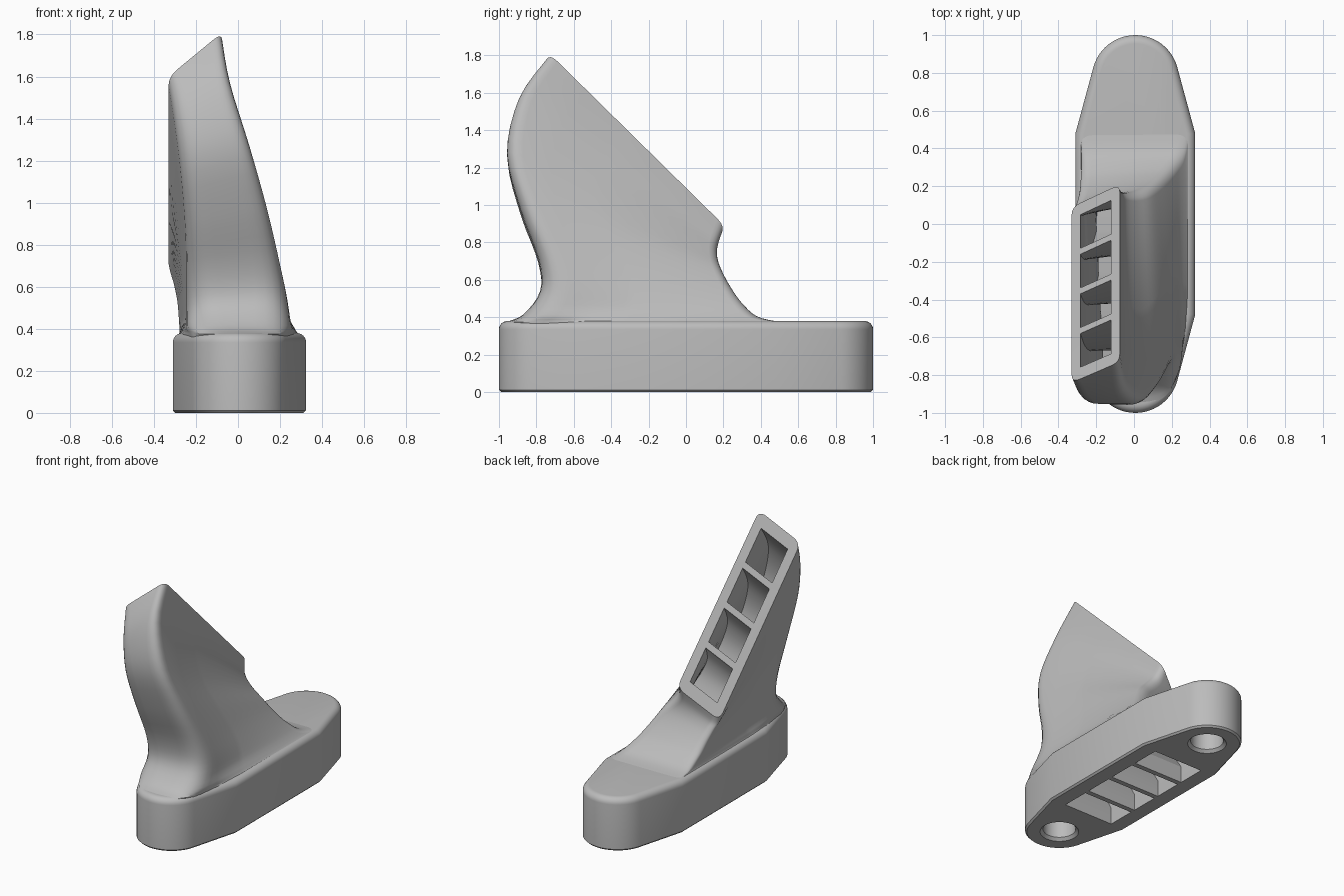
import bpy, bmesh, math
from mathutils import Vector

cube = bpy.data.objects.get("Cube")
if cube:
    bpy.data.objects.remove(cube, do_unlink=True)

grey = bpy.data.materials.new("plain grey")
grey.use_nodes = True
grey.diffuse_color = (0.5, 0.5, 0.5, 1)
grey.node_tree.nodes["Principled BSDF"].inputs["Base Color"].default_value = grey.diffuse_color

CENTRE_X = 0.007


def loft(bm, rings):
    """Skin a stack of equal rings and close both ends."""
    loops = [[bm.verts.new(p) for p in ring] for ring in rings]
    n = len(loops[0])
    for low, high in zip(loops, loops[1:]):
        for i in range(n):
            j = (i + 1) % n
            bm.faces.new((low[i], low[j], high[j], high[i]))
    bm.faces.new(loops[0][::-1])
    bm.faces.new(loops[-1])


def make_object(name, *stacks):
    bm = bmesh.new()
    for rings in stacks:
        loft(bm, rings)
    bmesh.ops.recalc_face_normals(bm, faces=bm.faces)
    mesh = bpy.data.meshes.new(name)
    bm.to_mesh(mesh)
    bm.free()
    mesh.materials.append(grey)
    obj = bpy.data.objects.new(name, mesh)
    bpy.context.collection.objects.link(obj)
    return obj


# Base foot: straight middle, tapered ends with round noses
def foot_ring(z, inset):
    points = []
    for side in (1, -1):
        x, y = 0.317 - inset, 0.48 - 0.13 * inset
        points += [(side * x, -side * y), (side * x, side * y)]
        for k in range(25):
            a = math.radians(15 + 150 * k / 24)
            r = 0.23 - inset
            points.append((side * r * math.cos(a), side * (0.77 + r * math.sin(a))))
    return [Vector((x + CENTRE_X, y, z)) for x, y in points]


foot_rings = [foot_ring(0, 0.012), foot_ring(0.012, 0)]
for k in range(7):
    a = math.pi / 2 * k / 6
    foot_rings.append(foot_ring(0.335 + 0.045 * math.sin(a), 0.045 * (1 - math.cos(a))))
base_foot = make_object("base_foot", foot_rings)

# Paths of the four duct corners, from the foot up to the slanted mouth
FRONT_LEFT = [(.2, -.96, .375), (.245, -.87, .415), (.24, -.78, .55), (.21, -.79, .72),
              (.145, -.89, 1.0), (.06, -.96, 1.3), (-.035, -.89, 1.6), (-.075, -.73, 1.81)]
FRONT_RIGHT = [(-.19, -.96, .375), (-.235, -.87, .415), (-.24, -.78, .52), (-.24, -.79, .68),
               (-.245, -.88, .92), (-.27, -.95, 1.2), (-.30, -.92, 1.42), (-.33, -.84, 1.6)]
BACK_RIGHT = [(-.28, .5, .375), (-.28, .38, .40), (-.285, .28, .46), (-.29, .22, .51),
              (-.30, .17, .56), (-.31, .13, .6), (-.32, .1, .63), (-.33, .09, .67)]
BACK_LEFT = [(.29, .5, .375), (.26, .38, .405), (.2, .3, .48), (.14, .24, .57),
             (.08, .195, .66), (.01, .175, .73), (-.05, .18, .80), (-.075, .21, .885)]
TOP = 7


def along(path, t):
    """Catmull-Rom point on a path."""
    i = min(int(t), TOP - 1)
    f = t - i
    p0, p1, p2, p3 = (Vector(path[max(0, min(TOP, i + k))]) for k in (-1, 0, 1, 2))
    return 0.5 * (2 * p1 + (p2 - p0) * f + (2 * p0 - 5 * p1 + 4 * p2 - p3) * f ** 2
                  + (3 * p1 - p0 - 3 * p2 + p3) * f ** 3)


def corners(t):
    return [along(p, t) for p in (FRONT_LEFT, FRONT_RIGHT, BACK_RIGHT, BACK_LEFT)]


def duct_ring(t):
    """Rounded section with a knee on each side."""
    fl, fr, br, bl = corners(t)
    bulge = Vector((0.06 * max(0, 1 - 0.75 * t), 0, 0))
    outline = [fl, fr, fr.lerp(br, 0.33) - bulge, br, bl, bl.lerp(fl, 0.67) + bulge]
    front = 0.2 - 0.02 * t
    radii = [front, front, 0.15, 0.06, 0.06, 0.15]
    ring = []
    for i, p in enumerate(outline):
        ends = []
        for q in (outline[i - 1], outline[(i + 1) % 6]):
            d = q - p
            ends.append(p + d.normalized() * min(radii[i], 0.45 * d.length))
        for k in range(7):
            f = k / 6
            ring.append(ends[0] * (1 - f) ** 2 + p * 2 * f * (1 - f) + ends[1] * f ** 2)
    return ring


duct_rings = [duct_ring(k / 4) for k in range(4 * TOP + 1)]
plug = [Vector((p.x * 0.9, p.y * 0.95, 0.25)) for p in duct_rings[0]]
duct_body = make_object("duct_body", [plug] + duct_rings)


# Cutters: four channels divided by ribs, and two blind screw holes
def channel(a0, a1):
    rings = []
    for z in (-0.05, 0.12):
        y0, y1 = (-0.54 + 1.08 * a for a in (a0, a1))
        rings.append([Vector((x + CENTRE_X, y, z))
                      for x, y in ((0.2, y0), (-0.2, y0), (-0.2, y1), (0.2, y1))])
    for k in range(17):
        fl, fr, br, bl = corners(3 + k / 4)
        ring = []
        for a, b in ((a0, .18), (a0, .82), (a1, .82), (a1, .18)):
            ring.append(fl.lerp(bl, a).lerp(fr.lerp(br, a), b))
        rings.append(ring)
    mouth = Vector((-1.3, 1, 1)).normalized() * 0.1
    rings.append([p + mouth for p in rings[-1]])
    return rings


def screw_hole(y):
    return [[Vector((CENTRE_X + r * math.cos(math.tau * k / 32),
                     y + r * math.sin(math.tau * k / 32), z)) for k in range(32)]
            for z, r in ((-0.02, 0.15), (0.02, 0.11), (0.3, 0.11))]


pitch = 0.9 / 4
cells = [channel(0.05 + pitch * i + 0.017, 0.05 + pitch * (i + 1) - 0.017) for i in range(4)]
cutter = make_object("channel_cutter", *cells, screw_hole(0.77), screw_hole(-0.77))
cutter.hide_render = True

# Hollow both parts, then shade smooth with crisp edges
for obj in (base_foot, duct_body):
    mod = obj.modifiers.new("channels", "BOOLEAN")
    mod.operation = "DIFFERENCE"
    mod.solver = "EXACT"
    mod.object = cutter
bpy.context.view_layer.update()
graph = bpy.context.evaluated_depsgraph_get()
hollowed = [(o, bpy.data.meshes.new_from_object(o.evaluated_get(graph)))
            for o in (base_foot, duct_body)]
for obj, mesh in hollowed:
    obj.modifiers.clear()
    obj.data = mesh
    mesh.shade_smooth()
    mesh.set_sharp_from_angle(angle=math.radians(32))
bpy.data.objects.remove(cutter, do_unlink=True)
